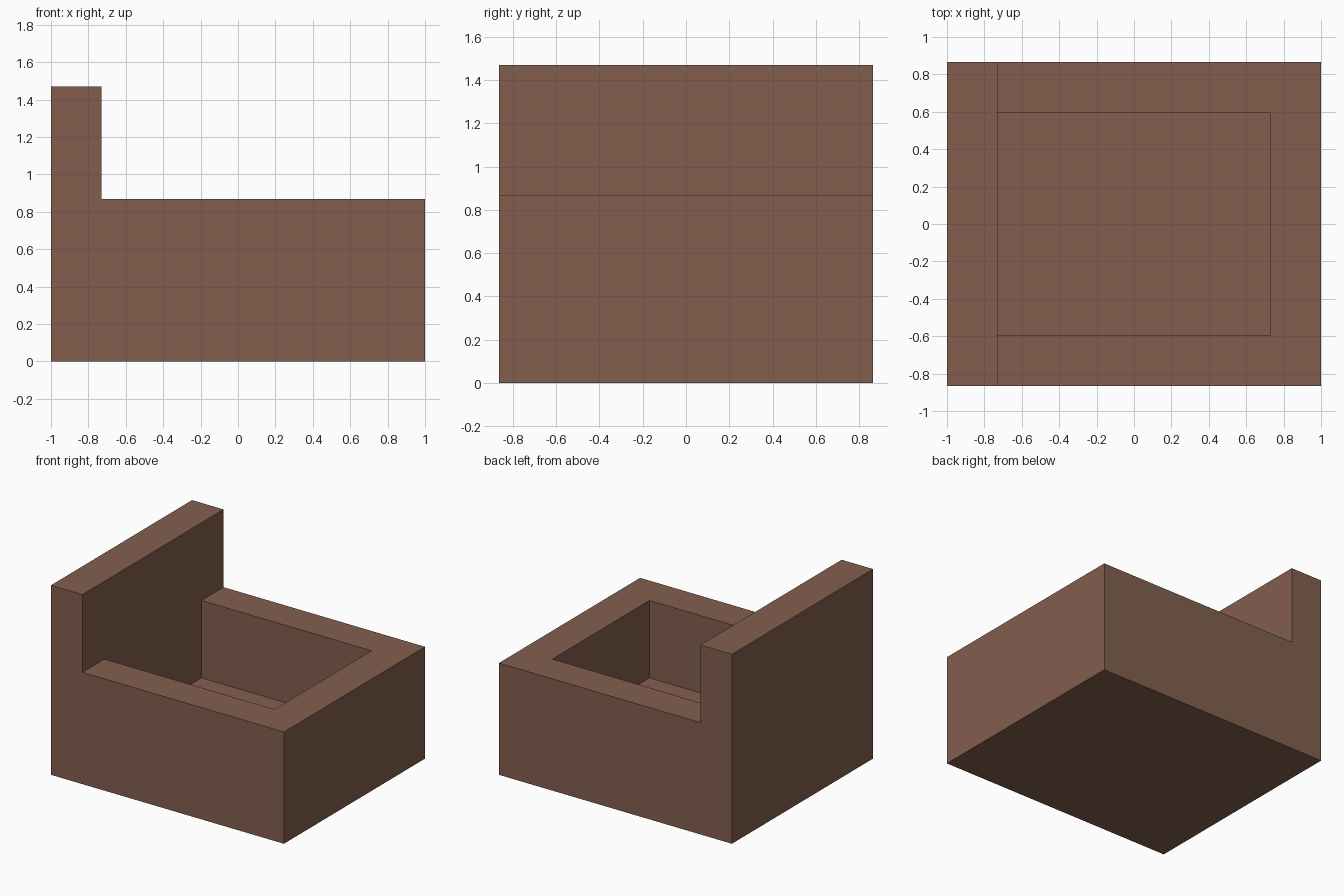
import bpy
import bmesh
from mathutils import Vector

cube = bpy.data.objects.get("Cube")
if cube:
    bpy.data.objects.remove(cube, do_unlink=True)

# Overall sizes
HALF_X, HALF_Y = 1.0, 0.865
WALL = 0.27
RIM_Z, BACK_Z, FLOOR_Z = 0.867, 1.47, 0.267
IN_X, IN_Y = HALF_X - WALL, HALF_Y - WALL

# Single flat brown
brown = bpy.data.materials.new("warm_brown")
color = (0.223, 0.114, 0.076, 1.0)
brown.diffuse_color = color
brown.use_nodes = True
bsdf = brown.node_tree.nodes["Principled BSDF"]
bsdf.inputs["Base Color"].default_value = color
bsdf.inputs["Roughness"].default_value = 0.8


def box(name, low, high):
    """Flat-shaded box between two opposite corners."""
    low, high = Vector(low), Vector(high)
    bm = bmesh.new()
    bmesh.ops.create_cube(bm, size=1)
    for v in bm.verts:
        v.co = (low + high) / 2 + v.co * (high - low)
    mesh = bpy.data.meshes.new(name)
    bm.to_mesh(mesh)
    bm.free()
    mesh.materials.append(brown)
    obj = bpy.data.objects.new(name, mesh)
    bpy.context.collection.objects.link(obj)
    return obj


# Tall backrest across one end
box("backrest", (-HALF_X, -HALF_Y, 0), (-IN_X, HALF_Y, BACK_Z))

# Low wall at the opposite end
box("end_wall", (IN_X, -HALF_Y, 0), (HALF_X, HALF_Y, RIM_Z))

# Side walls between the two ends
box("front_arm", (-IN_X, -HALF_Y, 0), (IN_X, -IN_Y, RIM_Z))
box("rear_arm", (-IN_X, IN_Y, 0), (IN_X, HALF_Y, RIM_Z))

# Recessed seat floor
box("seat", (-IN_X, -IN_Y, 0), (IN_X, IN_Y, FLOOR_Z))
